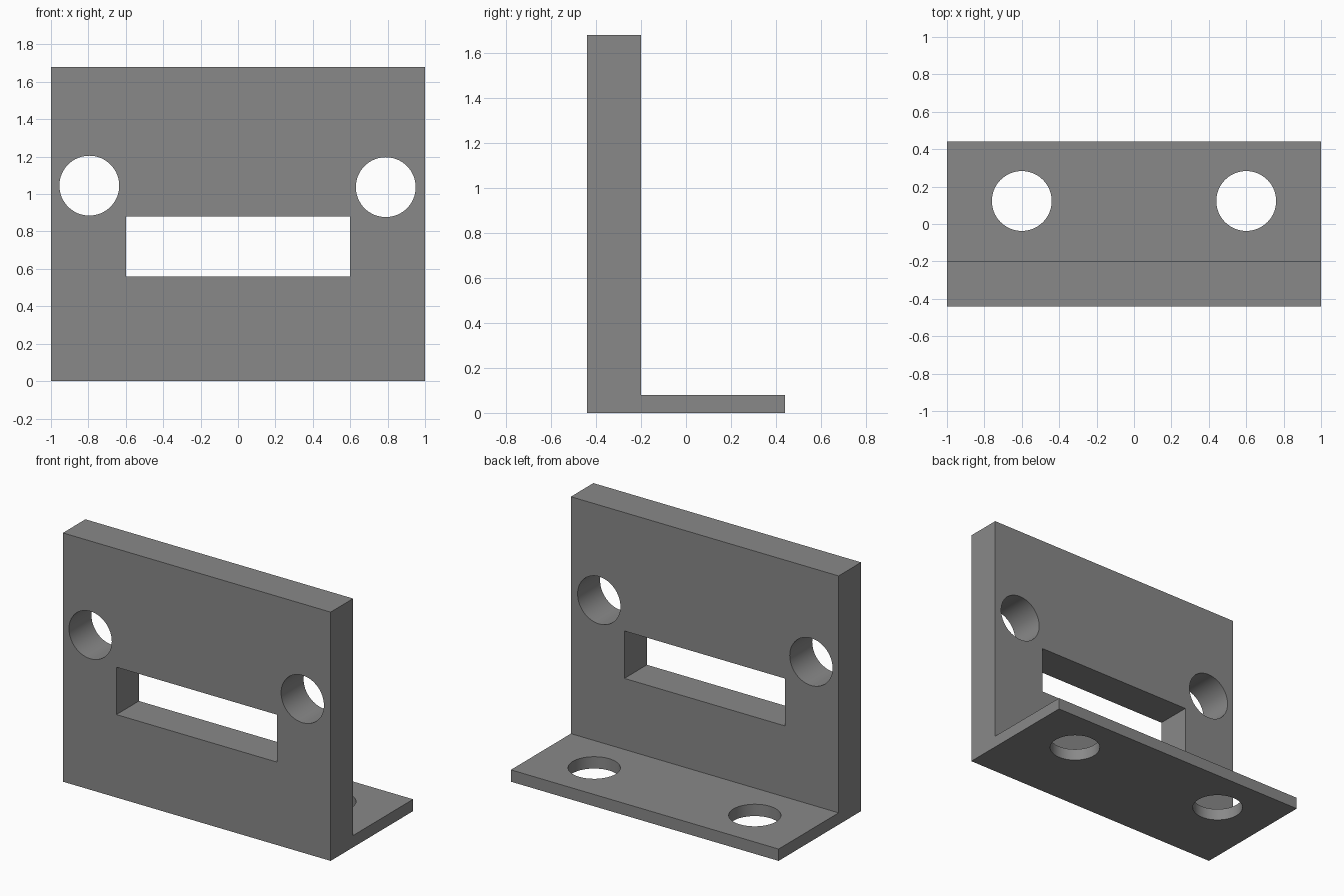
import bpy
import bmesh
from math import pi, radians

cube = bpy.data.objects.get("Cube")
if cube:
    bpy.data.objects.remove(cube, do_unlink=True)

WIDTH, DEPTH, HEIGHT = 2.0, 0.88, 1.68
WALL, FLANGE = 0.24, 0.08
FRONT, BACK = -DEPTH / 2, DEPTH / 2
INNER = FRONT + WALL
HOLE_RADIUS = 0.16

grey = bpy.data.materials.new("plain grey")
grey.use_nodes = True
colour = (0.25, 0.25, 0.25, 1)
grey.diffuse_color = colour
grey.node_tree.nodes["Principled BSDF"].inputs["Base Color"].default_value = colour

# L-shaped bracket: side profile extruded across the width
profile = [(FRONT, 0), (BACK, 0), (BACK, FLANGE),
           (INNER, FLANGE), (INNER, HEIGHT), (FRONT, HEIGHT)]
bm = bmesh.new()
face = bm.faces.new([bm.verts.new((-WIDTH / 2, y, z)) for y, z in profile])
extruded = bmesh.ops.extrude_face_region(bm, geom=[face])["geom"]
bmesh.ops.translate(bm, vec=(WIDTH, 0, 0),
                    verts=[v for v in extruded if isinstance(v, bmesh.types.BMVert)])
bmesh.ops.recalc_face_normals(bm, faces=bm.faces)
mesh = bpy.data.meshes.new("bracket")
bm.to_mesh(mesh)
bm.free()
mesh.materials.append(grey)
bracket = bpy.data.objects.new("bracket", mesh)
bpy.context.collection.objects.link(bracket)


def cut(cutter):
    """Subtract the cutter from the bracket and discard it."""
    cutter.hide_render = True
    cutter.data.materials.append(grey)
    bpy.context.view_layer.objects.active = bracket
    mod = bracket.modifiers.new("cut", "BOOLEAN")
    mod.operation = "DIFFERENCE"
    mod.solver = "EXACT"
    mod.object = cutter
    bpy.ops.object.modifier_apply(modifier=mod.name)
    bpy.data.objects.remove(cutter, do_unlink=True)


def cut_hole(location, length, rotation=(0, 0, 0)):
    bpy.ops.mesh.primitive_cylinder_add(vertices=64, radius=HOLE_RADIUS, depth=length,
                                        location=location, rotation=rotation)
    cut(bpy.context.object)


# Round holes through the upright plate
wall_y = (FRONT + INNER) / 2
for x, z in ((-0.795, 1.045), (0.79, 1.037)):
    cut_hole((x, wall_y, z), WALL * 2, (pi / 2, 0, 0))

# Round holes through the flange
for side in (-1, 1):
    cut_hole((side * 0.6, 0.123, FLANGE / 2), FLANGE * 3)

# Rectangular slot through the upright plate
bpy.ops.mesh.primitive_cube_add(size=1, location=(0, wall_y, 0.72))
slot = bpy.context.object
slot.scale = (1.2, WALL * 2, 0.32)
cut(slot)

# Smooth hole walls, crisp edges
bpy.ops.object.select_all(action="DESELECT")
bracket.select_set(True)
bpy.context.view_layer.objects.active = bracket
bpy.ops.object.shade_smooth_by_angle(angle=radians(30))
